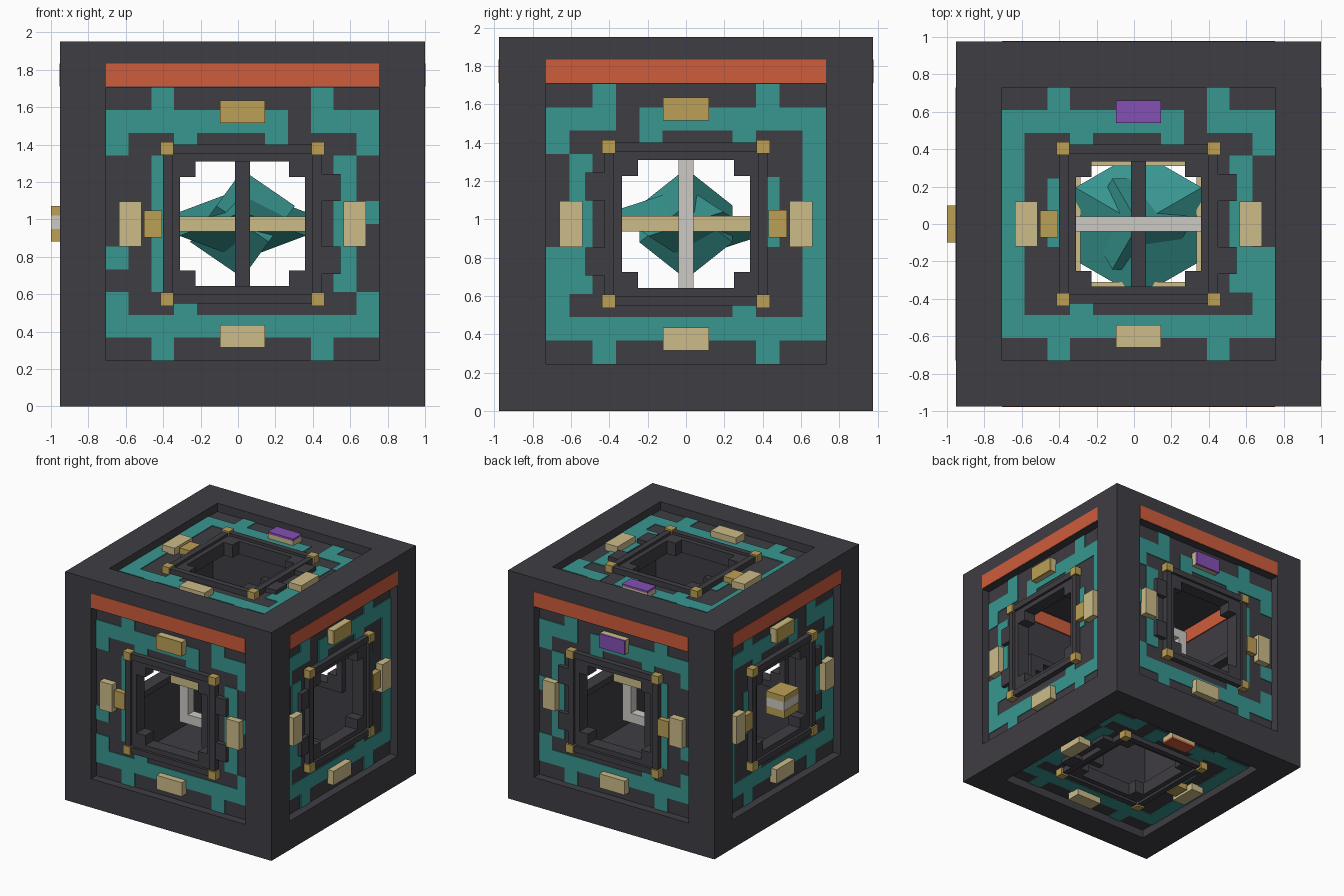
import bpy, bmesh, math
from mathutils import Vector, Matrix

if "Cube" in bpy.data.objects:
    bpy.data.objects.remove(bpy.data.objects["Cube"], do_unlink=True)

CENTRE = Vector((0.024, 0.0, 0.976))
H = 0.976          # half size of the case
W = 0.73           # half size of each recessed window
CELL = 2 * W / 12  # circuit grid cell


def material(name, rgb):
    lin = [((c / 255 + 0.055) / 1.055) ** 2.4 for c in rgb] + [1.0]
    m = bpy.data.materials.new(name)
    m.use_nodes = True
    m.diffuse_color = lin
    m.node_tree.nodes["Principled BSDF"].inputs["Base Color"].default_value = lin
    return m


DARK = material("charcoal", (63, 61, 67))
TEAL = material("teal", (56, 150, 144))
CREAM = material("cream", (205, 188, 137))
GOLD = material("gold", (188, 160, 86))
ORANGE = material("orange", (206, 92, 60))
PURPLE = material("purple", (133, 80, 180))
GREY = material("light_grey", (205, 202, 196))

# Local (u across, v up, d outward) to model axes for each side
SIDES = {
    "front": lambda u, v, d: (u, -d, v),
    "back": lambda u, v, d: (u, d, v),
    "right": lambda u, v, d: (d, -u, v),
    "left": lambda u, v, d: (-d, -u, v),
    "top": lambda u, v, d: (u, v, d),
    "bottom": lambda u, v, d: (u, v, -d),
}


def finish(bm, name, mat):
    me = bpy.data.meshes.new(name)
    bm.to_mesh(me)
    bm.free()
    me.materials.append(mat)
    ob = bpy.data.objects.new(name, me)
    ob.location = CENTRE
    bpy.context.collection.objects.link(ob)
    return ob


def boxes(name, mat, spans, place=lambda *p: p):
    """One object from boxes given as (a0, a1, b0, b1, c0, c1)."""
    bm = bmesh.new()
    for a0, a1, b0, b1, c0, c1 in spans:
        p, q = Vector(place(a0, b0, c0)), Vector(place(a1, b1, c1))
        size = [abs(q[i] - p[i]) for i in range(3)]
        bmesh.ops.create_cube(bm, size=1.0, matrix=Matrix.Translation((p + q) / 2)
                              @ Matrix.Diagonal((*size, 1.0)))
    return finish(bm, name, mat)


def ring(i, o, d0, d1):
    """Four bars around a square opening."""
    return [(-o, o, i, o, d0, d1), (-o, o, -o, -i, d0, d1),
            (-o, -i, -i, i, d0, d1), (i, o, -i, i, d0, d1)]


def corners(c, r, d0, d1):
    return [(su * c - r, su * c + r, sv * c - r, sv * c + r, d0, d1)
            for su in (-1, 1) for sv in (-1, 1)]


# Circuit layouts, one letter per grid cell
WIDE = ["..T......T..", "TTTTTTTT.TTT", "T..T...T...T", "..T.......T.",
        "..T.......T.", "..T.......TT", "..T.......T.", "T.T.......T.",
        "..T.......T.", "T..T.......T", "TTTTTTTTTTTT", "..T......T.."]
TALL = ["..T......T..", "TTTTTTTT.TTT", "T..T...T...T", "T.........T.",
        "T.T.......T.", "T.T.......T.", "T.T.......T.", "T.........TT",
        "T.........TT", "T..T.......T", "TTTTTTTTTTTT", "..T......T.."]


def circuit(rows):
    out = []
    for r, row in enumerate(rows):
        v1 = W - r * CELL
        for c, ch in enumerate(row):
            if ch == "T":
                u0 = -W + c * CELL
                out.append((u0, u0 + CELL, v1 - CELL, v1, 0.904, 0.911))
    return out


for side, place in SIDES.items():
    def add(part, mat, spans):
        boxes(side + "_" + part, mat, spans, place)

    # Case border, recessed panel and circuit inlay
    add("case_border", DARK, ring(W, H, 0.87, H))
    add("panel", DARK, ring(0.34, W, 0.87, 0.905))
    add("circuit", TEAL, circuit(WIDE if side in ("front", "back") else TALL))

    # Opening: lip, raised bars, corner blocks and studs
    add("opening_lip", DARK, ring(0.333, 0.385, 0.82, 0.93))
    add("opening_bars", DARK, ring(0.375, 0.425, 0.90, 0.952))
    add("opening_blocks", DARK, corners(0.295, 0.045, 0.82, 0.93))
    add("corner_studs", GOLD, corners(0.403, 0.035, 0.90, 0.966))

    # Clips on one side, small gold catch on the other
    add("clips", DARK, [(0.42, 0.525, s * 0.195 - 0.073, s * 0.195 + 0.073, 0.90, 0.945)
                        for s in (-1, 1)])
    add("catch", GOLD, [(-0.527, -0.43, -0.072, 0.072, 0.90, 0.955)])

    # Four pads; the upper one has a coloured cap
    add("pads", CREAM, [(-0.12, 0.12, -0.66, -0.54, 0.90, 0.965),
                        (-0.66, -0.54, -0.12, 0.12, 0.90, 0.965),
                        (0.54, 0.66, -0.12, 0.12, 0.90, 0.965),
                        (-0.12, 0.12, 0.54, 0.66, 0.90, 0.95)])
    cap = {"back": PURPLE, "top": PURPLE, "bottom": ORANGE}.get(side, GOLD)
    add("pad_cap", cap, [(-0.12, 0.12, 0.54, 0.66, 0.95, 0.968)])

    # Warning band above the window on the upright sides
    if side not in ("top", "bottom"):
        add("band", ORANGE, [(-W, W, 0.735, 0.858, 0.86, 0.979)])

# Layered knob on the left-hand opening
boxes("knob_outer_layers", GOLD, [(-1.024, -0.85, -0.1, 0.1, -0.095, -0.028),
                                  (-1.024, -0.85, -0.1, 0.1, 0.045, 0.097)])
boxes("knob_middle_layer", GREY, [(-1.022, -0.85, -0.1, 0.1, -0.028, 0.045)])

# Three nested square gimbal rings
T = 0.04
boxes("gimbal_outer", GREY, ring(0.47, 0.55, -T, T), lambda a, b, c: (a, c, b))
boxes("gimbal_middle", DARK, ring(0.39, 0.47, -T, T), lambda a, b, c: (c, a, b))
boxes("gimbal_inner", CREAM, ring(0.31, 0.39, -T, T))


def corner_cube(name, radius, half_height, turn):
    """Cube balanced on one corner; radius is that of its outline from above."""
    bm = bmesh.new()
    bmesh.ops.create_cube(bm, size=2.0)
    stand = Vector((1, 1, 1)).rotation_difference(Vector((0, 0, 1))).to_matrix()
    v = stand @ Vector((1, 1, -1))
    spin = Matrix.Rotation(turn - math.atan2(v.y, v.x), 3, "Z")
    r = radius / math.hypot(v.x, v.y)
    scale = Matrix.Diagonal((r, r, half_height / math.sqrt(3)))
    bmesh.ops.transform(bm, matrix=(scale @ spin @ stand).to_4x4(), verts=bm.verts)
    finish(bm, name, TEAL)


# Core: two crossed cubes standing on their corners
corner_cube("core_upright", 0.28, 0.288, 0.0)
corner_cube("core_crossed", 0.39, 0.19, math.radians(30))
